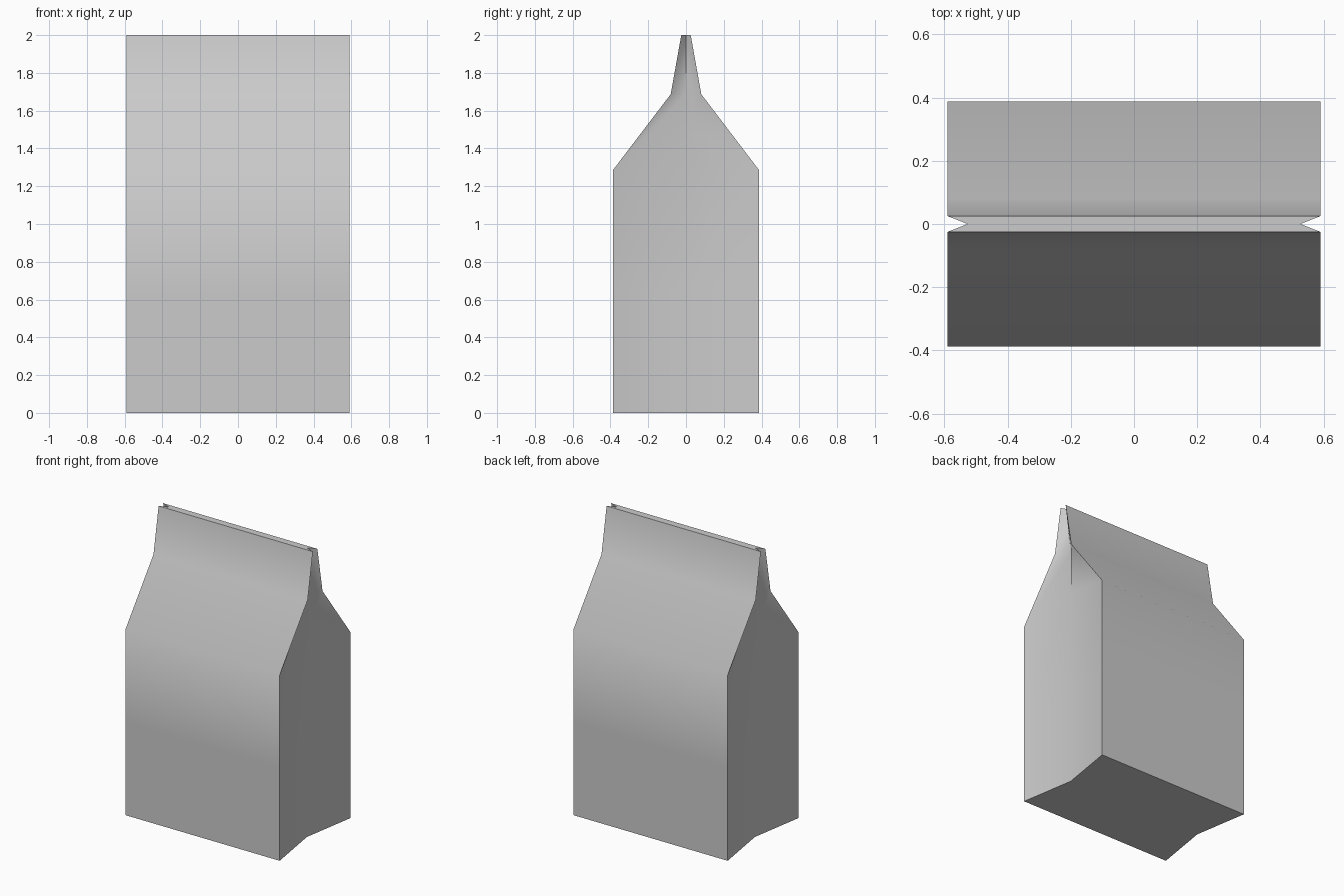
import bpy, bmesh, math

if "Cube" in bpy.data.objects:
    bpy.data.objects.remove(bpy.data.objects["Cube"])

HALF_W = 0.59      # half width of the bag
FOLD_X = 0.527     # side gusset crease position

# rows: corner height, half depth, gusset crease height
rows = [(0.0, 0.387, 0.0),
        (0.64, 0.387, 0.64),
        (1.285, 0.387, 1.39),
        (1.687, 0.081, 1.687),
        (2.0, 0.025, 2.0)]

bm = bmesh.new()

# six-sided rings: four corners plus an inward fold on each side
rings = []
for z, d, fz in rows:
    pts = [(-HALF_W, -d, z), (HALF_W, -d, z), (FOLD_X, 0, fz),
           (HALF_W, d, z), (-HALF_W, d, z), (-FOLD_X, 0, fz)]
    rings.append([bm.verts.new(p) for p in pts])

# walls
for a, b in zip(rings, rings[1:]):
    for i in range(6):
        j = (i + 1) % 6
        bm.faces.new((a[i], a[j], b[j], b[i]))

# base and closed top edge
bm.faces.new(rings[0][::-1])
bm.faces.new(rings[-1])
bmesh.ops.recalc_face_normals(bm, faces=bm.faces)

mesh = bpy.data.meshes.new("paper_bag")
bm.to_mesh(mesh)
bm.free()
bag = bpy.data.objects.new("paper_bag", mesh)
bpy.context.collection.objects.link(bag)

# soft panel bends, sharp corners
bpy.context.view_layer.objects.active = bag
bag.select_set(True)
bpy.ops.object.shade_smooth_by_angle(angle=math.radians(40))
